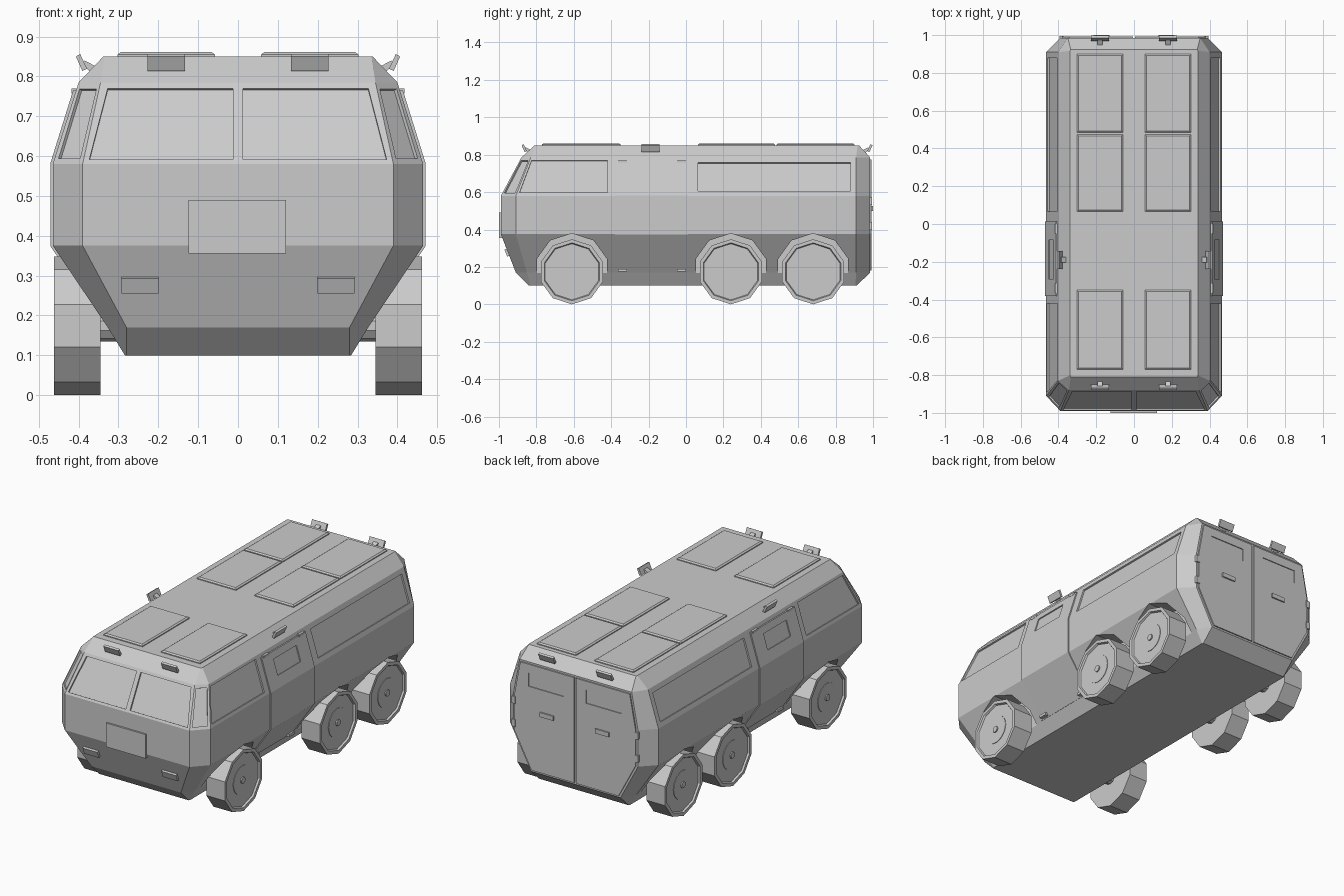
import bpy, bmesh, math
from mathutils import Vector as V

if "Cube" in bpy.data.objects:
    bpy.data.objects.remove(bpy.data.objects["Cube"])


def make(name, parts, mirror=True):
    """Closed solids, each a list of rings of points, lofted into one object."""
    bm = bmesh.new()
    for rings in parts:
        vs = [[bm.verts.new(p) for p in r] for r in rings]
        n = len(vs[0])
        for a, b in zip(vs, vs[1:]):
            for i in range(n):
                bm.faces.new((a[i], a[(i + 1) % n], b[(i + 1) % n], b[i]))
        bm.faces.new(vs[0])
        bm.faces.new(vs[-1])
    bmesh.ops.recalc_face_normals(bm, faces=bm.faces)
    me = bpy.data.meshes.new(name)
    bm.to_mesh(me)
    bm.free()
    ob = bpy.data.objects.new(name, me)
    bpy.context.collection.objects.link(ob)
    if mirror:
        m = ob.modifiers.new("Mirror", 'MIRROR')
        m.use_mirror_merge = False
    return ob


def slab(pts, lo, hi):
    """Prism from a flat outline, offset lo..hi along its outward normal."""
    pts = [V(p) for p in pts]
    n = (pts[1] - pts[0]).cross(pts[2] - pts[1]).normalized()
    c = sum(pts, V()) / len(pts)
    if n.dot(c - V((0, c.y * 0.5, 0.45))) < 0:
        n = -n
    return [[p + n * lo for p in pts], [p + n * hi for p in pts]]


def box(x0, x1, y0, y1, z0, z1):
    return [[(x, y0, z0), (x, y1, z0), (x, y1, z1), (x, y0, z1)] for x in (x0, x1)]


def disc(y, z, r, x, n=10):
    a = [2 * math.pi * i / n for i in range(n)]
    return [(x, y + r * math.sin(t), z - r * math.cos(t)) for t in a]


def cut(ob, cutter):
    m = ob.modifiers.new("Cut", 'BOOLEAN')
    m.operation, m.solver, m.object = 'DIFFERENCE', 'EXACT', cutter
    cutter.hide_render = True


# Hull: one row per level (z, front half width, front y, side half width,
# front corner y, rear corner y, rear half width, rear y)
levels = [(.10, .28, -.84, .284, -.83, .905, .28, .912),
          (.17, .28, -.91, .327, -.85, .91, .28, .985),
          (.375, .39, -.99, .465, -.91, .91, .39, .985),
          (.58, .39, -.99, .465, -.91, .91, .39, .985),
          (.785, .345, -.88, .40, -.83, .91, .35, .985),
          (.85, .335, -.81, .338, -.80, .917, .335, .925)]
rings = []
for z, fx, fy, sx, sf, sb, bx, by in levels:
    half = [(fx, fy), (sx, sf), (sx, sb), (bx, by)]
    rings.append([(x, y, z) for x, y in half] + [(-x, y, z) for x, y in half[::-1]])
hull = make("hull", [rings], mirror=False)


def side_x(z):
    return .465 - .065 * (z - .58) / .205


def front_y(z):
    return -.99 + .11 * (z - .58) / .205


def side_quad(y0, y1, z0, z1, y0_top=None):
    y0t = y0 if y0_top is None else y0_top
    return [(side_x(z0), y0, z0), (side_x(z0), y1, z0),
            (side_x(z1), y1, z1), (side_x(z1), y0t, z1)]


def corner(u, v):
    f = V((.39, -.99, .58)).lerp(V((.345, -.88, .785)), v)
    s = V((.465, -.91, .58)).lerp(V((.40, -.83, .785)), v)
    return f.lerp(s, u)


# Recessed windows
screen = [(x, front_y(z), z) for x, z in ((.013, .592), (.373, .592), (.327, .77), (.013, .77))]
corner_pane = [corner(u, v) for u, v in ((.13, .07), (.87, .07), (.87, .92), (.13, .92))]
panes = [screen, corner_pane, side_quad(-.89, -.42, .597, .77, -.825),
         side_quad(.065, .88, .605, .757)]
cut(hull, make("window_cutter", [slab(p, -.009, .02) for p in panes]))

# Wheel wells
axles = (-.61, .24, .68)
cut(hull, make("wheel_well_cutter",
               [[disc(y, .182, .197, x) for x in (.325, .6)] for y in axles]))

# Wheels with tyres, hubs and axles
for i, y in enumerate(axles):
    prof = [(.13, .345), (.174, .345), (.174, .462), (.155, .462), (.150, .452)]
    make(f"tyre_{i + 1}", [[disc(y, .174, r, x) for r, x in prof]])
    make(f"hub_{i + 1}", [[disc(y, .174, .08, .445, 20), disc(y, .174, .08, .455, 20)],
                          [disc(y, .174, .018, .45, 10), disc(y, .174, .018, .462, 10)]])
    make(f"axle_{i + 1}", [[disc(y, .174, .04, .25), disc(y, .174, .04, .36)]])

# Side doors following the hull profile
door_prof = [(.332, .17), (.471, .374), (.471, .582), (.414, .765),
             (.39, .765), (.45, .58), (.45, .38), (.315, .18)]
door = make("side_door", [[[(x, y, z) for x, z in door_prof] for y in (-.38, .012)]])
cut(door, make("door_window_cutter", [slab(side_quad(-.29, -.085, .64, .725), .001, .03)]))
hinges = [box(side_x(.76) - .02, side_x(.76) + .01, y - .024, y + .024, .757, .77) for y in (-.34, -.025)]
hinges += [box(.32, .355, y - .024, y + .024, .175, .19) for y in (-.34, -.025)]
make("side_door_hinges", hinges)

# Rear doors with windows, handles and hinges
outline = [(.006, .18), (.272, .18), (.378, .378), (.378, .585), (.342, .775), (.006, .775)]
rear = make("rear_door", [[[(x, y, z) for x, z in outline] for y in (.975, .992)]])
cut(rear, make("rear_window_cutter", [box(.07, .29, .987, 1.05, .65, .725)]))
make("rear_door_handle", [box(.13, .215, .985, 1.0, .50, .525)])
make("rear_door_hinges", [box(.372, .395, .975, .995, z - .02, z + .02) for z in (.42, .55)])

# Roof hatches with chamfered rims
hatches = []
for y0, y1 in ((-.77, -.35), (.065, .475), (.485, .90)):
    hatches.append([[(x, y, z) for x, y in ((.05 + .008 + d, y0 + d), (.302 - d, y0 + d),
                                            (.302 - d, y1 - d), (.058 + d, y1 - d))]
                    for z, d in ((.845, 0), (.855, 0), (.861, .008))])
make("roof_hatch", hatches)

# Front plate and headlights
make("front_plate", [box(-.124, .121, -1.0, -.98, .355, .49)], mirror=False)


def nose(x, z):
    return (x, -.91 - .08 * (z - .17) / .205, z)


make("headlight", [slab([nose(.20, .26), nose(.292, .26), nose(.292, .297), nose(.20, .297)], -.005, .012)])


# Tilted lamps on short brackets
def lamp(name, base, out, along):
    base, out, along, up = V(base), V(out), V(along), V((0, 0, 1))

    def ext(prof, w):
        return [[base + out * o + up * u + along * s for o, u in prof] for s in (-w, w)]
    make(name, [ext([(.014, -.001), (.026, -.006), (.042, .03), (.031, .036)], .047),
                ext([(-.015, -.012), (.005, -.01), (.025, .01), (.02, .02), (-.01, .004)], .014)])


lamp("front_lamp", (.18, -.837, .82), (0, -1, 0), (1, 0, 0))
lamp("rear_lamp", (.18, .955, .82), (0, 1, 0), (1, 0, 0))
lamp("side_lamp", (.365, -.19, .82), (1, 0, 0), (0, 1, 0))
